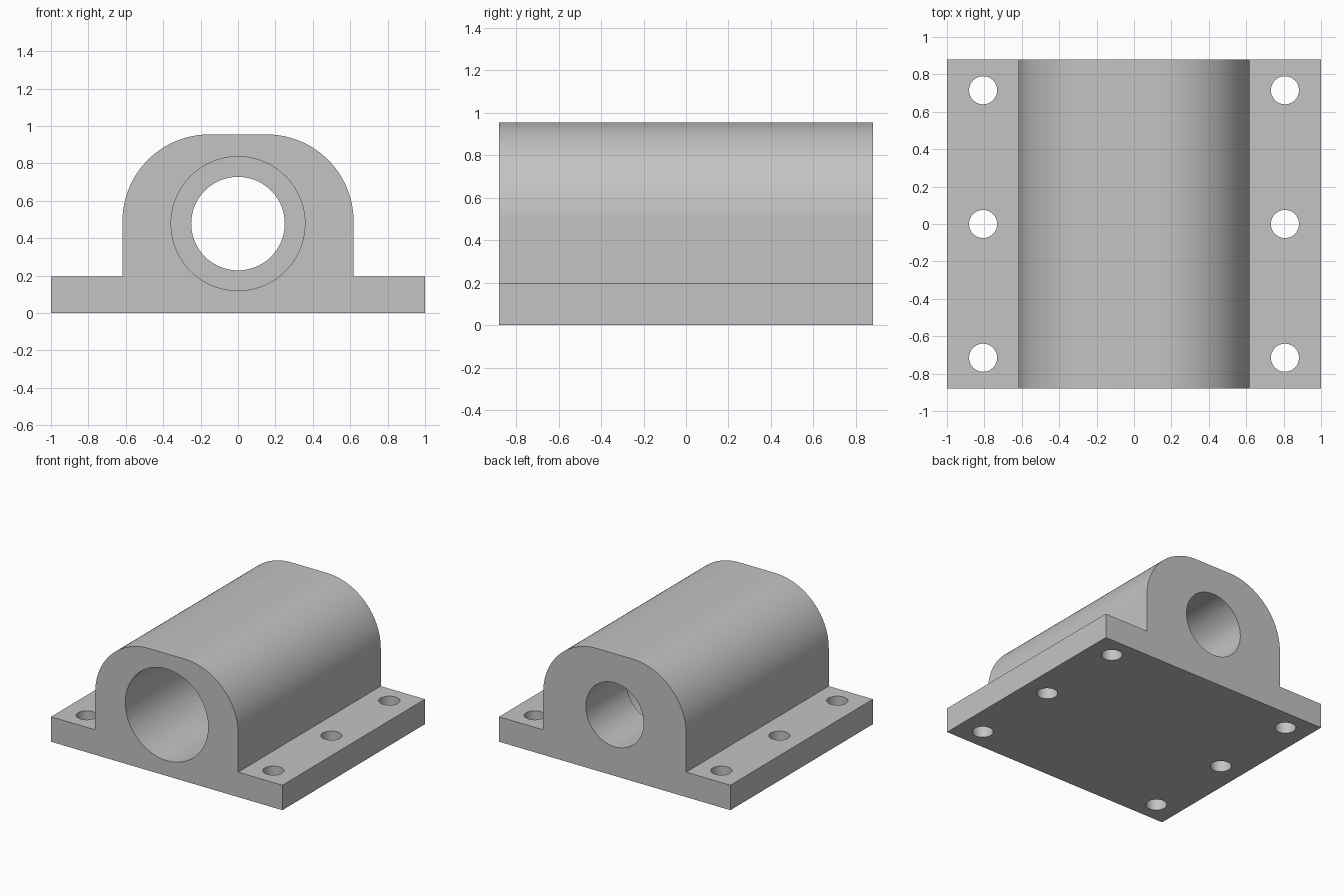
import bpy, bmesh, math

if "Cube" in bpy.data.objects:
    bpy.data.objects.remove(bpy.data.objects["Cube"], do_unlink=True)

# Main dimensions
HALF_LEN = 0.88
PLATE_H = 0.195
BODY_X, BODY_H, ROUND_R = 0.618, 0.955, 0.465
BORE_Z = 0.478
STEP_Y = HALF_LEN - 0.5      # where the wide bore meets the narrow one
HOLE_X, HOLE_Y, HOLE_R = 0.807, 0.715, 0.075

grey = bpy.data.materials.new("plain grey")
grey.use_nodes = True
colour = (0.55, 0.55, 0.55, 1)
grey.diffuse_color = colour
grey.node_tree.nodes["Principled BSDF"].inputs["Base Color"].default_value = colour


def half_profile(steps=32):
    """Right half of the housing outline, from the base up to the flat top."""
    points = [(1, 0), (1, PLATE_H), (BODY_X, PLATE_H)]
    for i in range(steps + 1):
        a = math.pi / 2 * i / steps
        points.append((BODY_X - ROUND_R + ROUND_R * math.cos(a),
                       BODY_H - ROUND_R + ROUND_R * math.sin(a)))
    return points


def extrude_profile(name, points):
    bm = bmesh.new()
    face = bm.faces.new([bm.verts.new((x, -HALF_LEN, z)) for x, z in points])
    moved = bmesh.ops.extrude_face_region(bm, geom=[face])["geom"]
    verts = [g for g in moved if isinstance(g, bmesh.types.BMVert)]
    bmesh.ops.translate(bm, verts=verts, vec=(0, 2 * HALF_LEN, 0))
    bmesh.ops.recalc_face_normals(bm, faces=bm.faces)
    mesh = bpy.data.meshes.new(name)
    bm.to_mesh(mesh)
    bm.free()
    obj = bpy.data.objects.new(name, mesh)
    bpy.context.collection.objects.link(obj)
    mesh.materials.append(grey)
    return obj


def drill(target, radius, depth, location, rotation=(0, 0, 0)):
    """Cut a round hole and discard the cutter."""
    bpy.ops.mesh.primitive_cylinder_add(vertices=96, radius=radius, depth=depth,
                                        location=location, rotation=rotation)
    cutter = bpy.context.object
    cutter.name = "hole_cutter"
    cutter.hide_render = True
    cutter.data.materials.append(grey)
    mod = target.modifiers.new("hole", 'BOOLEAN')
    mod.operation = 'DIFFERENCE'
    mod.solver = 'EXACT'
    mod.object = cutter
    bpy.context.view_layer.objects.active = target
    bpy.ops.object.modifier_apply(modifier=mod.name)
    bpy.data.objects.remove(cutter, do_unlink=True)


# Flanged housing
right_half = half_profile()
left_half = [(-x, z) for x, z in reversed(right_half)]
housing = extrude_profile("bearing_housing", right_half + left_half)

# Stepped bore: wide from the front, narrow through the back
along_y = (math.pi / 2, 0, 0)
wide_len = STEP_Y + 1
drill(housing, 0.25, 3, (0, 0, BORE_Z), along_y)
drill(housing, 0.358, wide_len, (0, STEP_Y - wide_len / 2, BORE_Z), along_y)

# Bolt holes in both flanges
for side in (-1, 1):
    for row in (-1, 0, 1):
        drill(housing, HOLE_R, 1, (side * HOLE_X, row * HOLE_Y, 0))

# Smooth curves, sharp edges
bpy.ops.object.select_all(action='DESELECT')
housing.select_set(True)
bpy.context.view_layer.objects.active = housing
bpy.ops.object.shade_smooth_by_angle(angle=math.radians(30))
